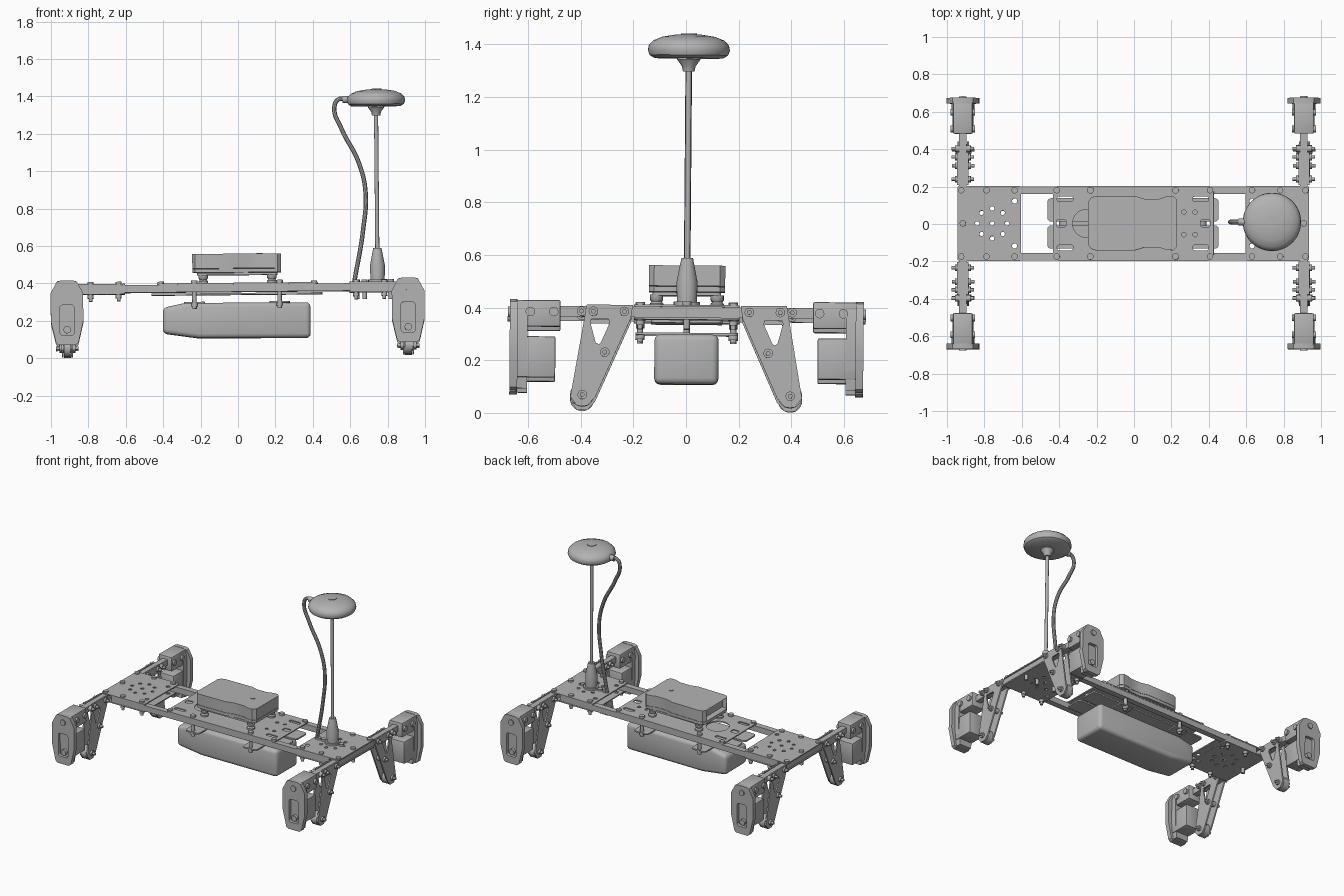
import bpy, bmesh, math
from math import sin, cos, pi, tau
from mathutils import Matrix, Vector

default_cube = bpy.data.objects.get("Cube")
if default_cube:
    bpy.data.objects.remove(default_cube, do_unlink=True)

grey = bpy.data.materials.new("plain grey")
grey.use_nodes = True
colour = (0.45, 0.45, 0.45, 1)
grey.diffuse_color = colour
grey.node_tree.nodes["Principled BSDF"].inputs["Base Color"].default_value = colour

parts = []
AXES = {
    "XY": Matrix(((1, 0, 0, 0), (0, 1, 0, 0), (0, 0, 1, 0), (0, 0, 0, 1))),
    "YZ": Matrix(((0, 0, 1, 0), (1, 0, 0, 0), (0, 1, 0, 0), (0, 0, 0, 1))),
    "XZ": Matrix(((1, 0, 0, 0), (0, 0, -1, 0), (0, 1, 0, 0), (0, 0, 0, 1))),
}
NORMAL = {"X": AXES["YZ"], "Y": AXES["XZ"], "Z": AXES["XY"]}


def add_mesh(name, mesh):
    obj = bpy.data.objects.new(name, mesh)
    mesh.materials.clear()
    mesh.materials.append(grey)
    bpy.context.collection.objects.link(obj)
    parts.append(obj)
    return obj


def finish(name, bm):
    bmesh.ops.recalc_face_normals(bm, faces=bm.faces)
    mesh = bpy.data.meshes.new(name)
    bm.to_mesh(mesh)
    bm.free()
    return add_mesh(name, mesh)


def curve_bmesh(curve):
    """Turn a curve into a welded bmesh."""
    obj = bpy.data.objects.new("temporary", curve)
    bpy.context.collection.objects.link(obj)
    graph = bpy.context.evaluated_depsgraph_get()
    mesh = bpy.data.meshes.new_from_object(obj.evaluated_get(graph))
    bm = bmesh.new()
    bm.from_mesh(mesh)
    bmesh.ops.remove_doubles(bm, verts=bm.verts, dist=0.00005)
    bpy.data.objects.remove(obj, do_unlink=True)
    bpy.data.meshes.remove(mesh)
    return bm


def bevel_sharp(bm, width, segments=3):
    edges = [e for e in bm.edges if len(e.link_faces) == 2 and e.calc_face_angle(0) > 0.5]
    bmesh.ops.bevel(bm, geom=edges, offset=width, segments=segments, profile=0.5, affect="EDGES")


def slab(name, outline, low, high, plane="XY", holes=(), bevel=0, recess=None):
    """Flat outline with holes, extruded between two levels of the plane's normal."""
    curve = bpy.data.curves.new(name, "CURVE")
    curve.dimensions, curve.fill_mode = "2D", "BOTH"
    curve.extrude = (high - low) / 2
    for loop in [outline, *holes]:
        spline = curve.splines.new("POLY")
        spline.points.add(len(loop) - 1)
        for point, (u, v) in zip(spline.points, loop):
            point.co = (u, v, 0, 1)
        spline.use_cyclic_u = True
    bm = curve_bmesh(curve)
    bmesh.ops.transform(bm, verts=bm.verts, matrix=AXES[plane] @ Matrix.Translation((0, 0, (low + high) / 2)))
    if not holes:
        bmesh.ops.dissolve_limit(bm, angle_limit=0.01, verts=bm.verts, edges=bm.edges)
    bm.normal_update()
    if recess:
        bmesh.ops.recalc_face_normals(bm, faces=bm.faces)
        end = [f for f in bm.faces if f.normal.dot(Vector(recess)) > 0.95]
        bmesh.ops.inset_individual(bm, faces=end, thickness=0.01)
        bmesh.ops.translate(bm, verts=list({v for f in end for v in f.verts}), vec=Vector(recess) * -0.03)
    if bevel:
        bevel_sharp(bm, bevel)
    return finish(name, bm)


def box(name, low, high, bevel=0):
    bm = bmesh.new()
    bmesh.ops.create_cube(bm, size=1)
    for v in bm.verts:
        v.co = [a + (c + 0.5) * (b - a) for a, b, c in zip(low, high, v.co)]
    if bevel:
        bevel_sharp(bm, bevel, 2)
    return finish(name, bm)


def rods(name, items, axis="Z", sides=12):
    """Group of cylinders: (centre, radius, length)."""
    bm = bmesh.new()
    for centre, radius, length in items:
        bmesh.ops.create_cone(bm, cap_ends=True, segments=sides, radius1=radius, radius2=radius,
                              depth=length, matrix=Matrix.Translation(centre) @ NORMAL[axis])
    return finish(name, bm)


def lathe(name, profile, centre, steps=40):
    bm = bmesh.new()
    verts = [bm.verts.new((centre[0] + r, centre[1], z)) for r, z in profile]
    edges = [bm.edges.new(pair) for pair in zip(verts, verts[1:])]
    bmesh.ops.spin(bm, geom=verts + edges, cent=(*centre, 0), axis=(0, 0, 1), angle=tau, steps=steps)
    bmesh.ops.remove_doubles(bm, verts=bm.verts, dist=0.0001)
    return finish(name, bm)


def circle(x, y, r, n=16):
    return [(x + r * cos(tau * i / n), y + r * sin(tau * i / n)) for i in range(n)]


def rect(x0, x1, y0, y1, r=0.01):
    corners = [(x1 - r, y1 - r), (x0 + r, y1 - r), (x0 + r, y0 + r), (x1 - r, y0 + r)]
    return [(x + r * cos(pi / 2 * (q + k / 4)), y + r * sin(pi / 2 * (q + k / 4)))
            for q, (x, y) in enumerate(corners) for k in range(5)]


# Frame: end plates above and below, side rails and cross tubes
for end, side in (("left", 1), ("right", -1)):
    cx = side * 0.755
    holes = [circle(cx + 0.08 * cos(tau * i / 8), 0.08 * sin(tau * i / 8), 0.012, 10) for i in range(8)]
    holes += [circle(cx, 0, 0.012, 10)] + [circle(side * 0.635, y, 0.014) for y in (-0.12, 0.12)]
    x0, x1 = sorted((side * 0.6, side * 0.94))
    slab(end + "_top_plate", rect(x0, x1, -0.2, 0.2), 0.394, 0.402, holes=holes)
    slab(end + "_bottom_plate", rect(x0, x1, -0.2, 0.2), 0.346, 0.354, holes=holes)
    box(end + "_cross_tube", (side * 0.912 - 0.02, -0.5, 0.354), (side * 0.912 + 0.02, 0.5, 0.394))
for side in (-1, 1):
    y0, y1 = sorted((side * 0.157, side * 0.198))
    box("side_rail", (-0.86, y0, 0.354), (0.86, y1, 0.394))
    y0, y1 = sorted((side * 0.01, side * 0.135))
    slab("under_tray", rect(-0.46, 0.455, y0, y1, 0.02), 0.338, 0.348)

# Centre deck with slots and a large cable opening
slots = [rect(x - 0.042, x + 0.042, y - 0.014, y + 0.014) for x in (-0.365, 0.36) for y in (-0.13, 0.13)]
slots += [circle(-0.25, 0, 0.075, 28), rect(-0.41, -0.36, -0.02, 0.02), rect(0.36, 0.41, -0.02, 0.02)]
slots += [circle(x, y, 0.012, 10) for x in (0.27, 0.33) for y in (-0.06, 0.06)]
slab("centre_deck", rect(-0.43, 0.43, -0.2, 0.2, 0.03), 0.394, 0.402, holes=slots)

# Bolts through the frame
bolts = []
for y in (-0.177, 0.177):
    for x in (-0.785, -0.635, 0.635, 0.785):
        bolts += [((x, y, 0.36), 0.01, 0.1), ((x, y, 0.406), 0.017, 0.014), ((x, y, 0.335), 0.016, 0.018)]
    for x in (-0.92, -0.41, 0.41, 0.92):
        bolts.append(((x, y, 0.405), 0.017, 0.012))
    for x in (-0.23, 0.225):
        bolts += [((x, y, 0.34), 0.012, 0.15), ((x, y, 0.408), 0.018, 0.016), ((x, y, 0.285), 0.018, 0.016)]
for x in (-0.912, 0.64, 0.68, 0.82, 0.912):
    bolts += [((x, 0, 0.406), 0.017, 0.018), ((x, 0, 0.33), 0.012, 0.04)]
rods("frame_bolts", bolts)

# Underslung pack and its clamp straps
pack = [(-0.4, 0.135), (-0.21, 0.108), (0.39, 0.105), (0.39, 0.295), (-0.28, 0.297), (-0.4, 0.272)]
slab("battery_pack", pack, -0.122, 0.122, "XZ", bevel=0.024)
for x in (-0.23, 0.225):
    slab("clamp_strap", rect(x - 0.055, x + 0.055, -0.195, 0.195, 0.02), 0.293, 0.302)

# Waisted controller on four dampers
half = [(0.235, 0.125), (0.215, 0.145), (0.18, 0.143), (0.14, 0.13), (0.06, 0.13), (0.01, 0.145),
        (-0.2, 0.145), (-0.225, 0.137), (-0.24, 0.115)]
waisted = half + [(x, -y) for x, y in reversed(half)]
slab("controller_base", waisted, 0.458, 0.478)
slab("controller_lid", waisted, 0.48, 0.558, recess=(-1, 0, 0))
slab("controller_tray", rect(-0.215, 0.215, -0.13, 0.13, 0.02), 0.444, 0.456)
rods("controller_button", [((0.12, 0, 0.558), 0.015, 0.008)])
corners = [(x, y) for x in (-0.182, 0.185) for y in (-0.115, 0.115)]
for x, y in corners:
    lathe("damper", [(0, 0.4), (0.026, 0.4), (0.026, 0.412), (0.018, 0.42), (0.025, 0.43),
                     (0.025, 0.446), (0, 0.446)], (x, y), 16)

# Mast, dome and cable
mast = (0.75, 0)
lathe("mast_socket", [(0, 0.4), (0.05, 0.4), (0.05, 0.415), (0.038, 0.415), (0.04, 0.49),
                      (0.022, 0.582), (0, 0.582)], mast, 24)
rods("mast", [((*mast, 0.94), 0.011, 0.74)], sides=16)
lathe("dome_collar", [(0, 1.29), (0.022, 1.29), (0.026, 1.31), (0.044, 1.335), (0.044, 1.345), (0, 1.345)], mast, 24)
lathe("dome", [(0, 1.34), (0.13, 1.34), (0.149, 1.352), (0.156, 1.37), (0.152, 1.39), (0.135, 1.408),
               (0.1, 1.422), (0.05, 1.43), (0, 1.432)], mast, 48)
rods("dome_cap", [((*mast, 1.431), 0.03, 0.006)], sides=24)
rods("cable_plug", [((0.595, 0, 1.378), 0.019, 0.05)], axis="X")
cable = bpy.data.curves.new("cable", "CURVE")
cable.dimensions, cable.bevel_depth, cable.bevel_resolution = "3D", 0.0125, 3
path = [(0.595, 1.378), (0.548, 1.378), (0.527, 1.335), (0.565, 1.22), (0.655, 1.04), (0.69, 0.88), (0.675, 0.68),
        (0.625, 0.4)]
spline = cable.splines.new("BEZIER")
spline.bezier_points.add(len(path) - 1)
for point, (x, z) in zip(spline.bezier_points, path):
    point.co = (x, 0, z)
    point.handle_left_type = point.handle_right_type = "AUTO"
finish("cable", curve_bmesh(cable))

# One corner: landing strut, foot roller, arm end block, motor and face plate
frame_end = len(parts)
cx = 0.912
strut = [(0.205, 0.4), (0.38, 0.4), (0.44, 0.05), (0.415, 0.016), (0.375, 0.016), (0.345, 0.05), (0.212, 0.35)]
window = [(0.297, 0.345), (0.362, 0.345), (0.366, 0.332), (0.345, 0.255), (0.332, 0.25), (0.325, 0.258), (0.293, 0.33)]
for side in (-1, 1):
    x = cx + side * 0.025
    slab("strut_plate", strut, x - 0.005, x + 0.005, "YZ", holes=[window])
rods("foot_roller", [((cx, 0.395, 0.058), 0.046, 0.036)], axis="X", sides=28)
rods("strut_bolts", [((cx, y, z), r, length) for y, z in ((0.237, 0.375), (0.355, 0.375), (0.4, 0.375),
                     (0.31, 0.22), (0.395, 0.058)) for r, length in ((0.009, 0.12), (0.018, 0.085))], axis="X")
box("arm_end_block", (cx - 0.052, 0.48, 0.315), (cx + 0.052, 0.65, 0.416), 0.006)
rods("block_bolts", [((cx, y, 0.372), 0.018, 0.13) for y in (0.505, 0.595)], axis="X")
box("motor", (cx - 0.055, 0.498, 0.122), (cx + 0.055, 0.645, 0.278), 0.006)
housing = [(0.045, 0.412), (0.06, 0.36), (0.06, 0.2), (0.045, 0.08)]
slab("motor_housing", [(cx + x, z) for x, z in housing] + [(cx - x, z) for x, z in reversed(housing)],
     -0.65, -0.605, "XZ")
face = [(0.035, 0.418), (0.055, 0.41), (0.087, 0.35), (0.087, 0.2), (0.06, 0.085), (0.045, 0.073)]
slab("face_plate", [(cx + x, z) for x, z in face] + [(cx - x, z) for x, z in reversed(face)],
     -0.672, -0.642, "XZ", holes=[rect(cx - 0.038, cx + 0.038, 0.125, 0.287, 0.015)])
rods("face_bolts", [((cx, 0.672, 0.37), 0.02, 0.016), ((cx, 0.655, 0.155), 0.02, 0.03)], axis="Y")

# Mirror the corner to the other three
for obj in parts[frame_end:]:
    for sx, sy in ((-1, 1), (1, -1), (-1, -1)):
        mesh = obj.data.copy()
        mesh.transform(Matrix.Diagonal((sx, sy, 1, 1)))
        if sx * sy < 0:
            mesh.flip_normals()
        add_mesh(obj.name.split(".")[0], mesh)

# Slight lean of the whole body, then smooth the round parts
lean = Matrix.Rotation(-0.008, 4, "X") @ Matrix.Rotation(-0.009, 4, "Y")
bpy.ops.object.select_all(action="DESELECT")
for obj in parts:
    obj.data.transform(lean)
    obj.select_set(True)
bpy.context.view_layer.objects.active = parts[0]
bpy.ops.object.shade_smooth_by_angle(angle=math.radians(35))
